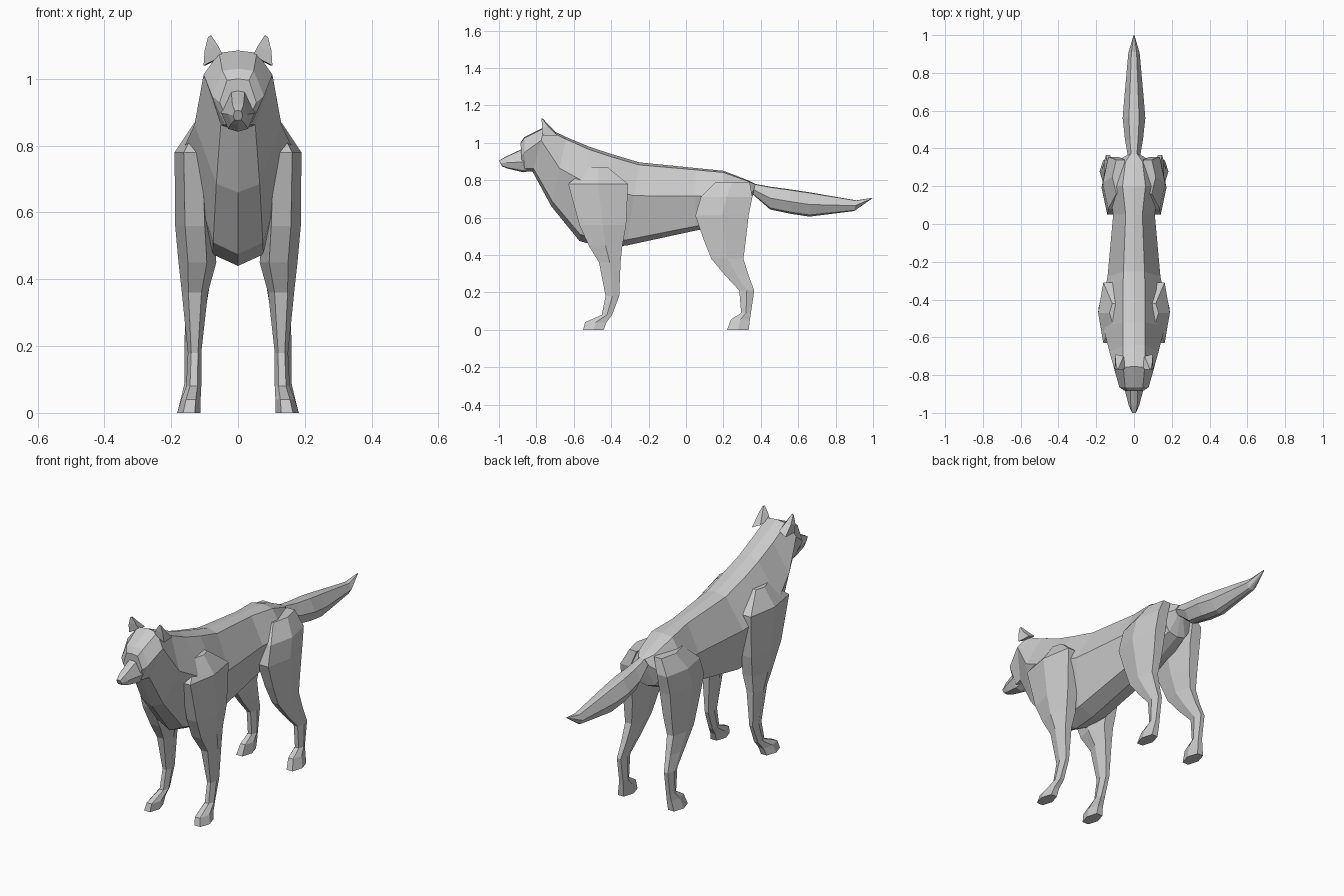
import bpy


def loft(name, rings, mirror=False):
    """Skin a list of equal-length point rings into one closed flat-shaded mesh."""
    n = len(rings[0])
    verts = [p for r in rings for p in r]
    faces = [list(range(n))[::-1], list(range(len(verts) - n, len(verts)))]
    for i in range(len(rings) - 1):
        for j in range(n):
            k = (j + 1) % n
            faces.append([i * n + j, i * n + k, (i + 1) * n + k, (i + 1) * n + j])
    me = bpy.data.meshes.new(name)
    me.from_pydata(verts, [], faces)
    ob = bpy.data.objects.new(name, me)
    bpy.context.collection.objects.link(ob)
    bpy.context.view_layer.objects.active = ob
    ob.select_set(True)
    bpy.ops.object.mode_set(mode='EDIT')
    bpy.ops.mesh.select_all(action='SELECT')
    bpy.ops.mesh.normals_make_consistent(inside=False)
    bpy.ops.object.mode_set(mode='OBJECT')
    ob.select_set(False)
    if mirror:
        ob.modifiers.new("Mirror", 'MIRROR').use_mirror_merge = False
    return ob


def spine_ring(yt, zt, yb, zb, w, f=0.5, top=0.45, low=0.5):
    """Symmetric 8-point ring between a top and a bottom point, widest at fraction f."""
    def at(x, t):
        return (x, yt + (yb - yt) * t, zt + (zb - zt) * t)
    right = [at(top * w, 0.03), at(w, f), at(low * w, 0.93)]
    left = [(-x, y, z) for x, y, z in reversed(right)]
    return [at(0, 0)] + right + [at(0, 1)] + left


def leg_ring(z, y0, y1, x0, x1):
    """Horizontal 6-sided ring filling the given y and x ranges."""
    c, h, m = (x0 + x1) / 2, (x1 - x0) / 2, (y0 + y1) / 2
    return [(c - h * .5, y0, z), (c + h * .5, y0, z), (x1, m, z),
            (c + h * .5, y1, z), (c - h * .5, y1, z), (x0, m, z)]


# Torso, neck and head
loft("body", [spine_ring(*s) for s in [
    (.37, .78, .355, .71, .04),
    (.33, .80, .33, .62, .10),
    (.20, .85, .20, .56, .135, .45),
    (.05, .865, .05, .53, .11, .45, .4, .7),
    (-.25, .895, -.32, .45, .14, .4, .4, .6),
    (-.40, .94, -.45, .44, .17, .38, .35, .45),
    (-.52, .98, -.57, .475, .165, .38, .35, .45),
    (-.64, 1.03, -.72, .66, .13, .45, .45, .5),
    (-.755, 1.085, -.82, .845, .103, .3, .55, .5),
    (-.865, 1.03, -.86, .85, .078, .45, .6, .5),
    (-.885, 1.0, -.875, .86, .055, .5, .6, .5)]])

# Muzzle
loft("muzzle", [spine_ring(*s) for s in [
    (-.83, .985, -.82, .85, .06, .5, .4, .5),
    (-.88, .965, -.87, .842, .05, .55, .4, .6),
    (-.965, .925, -.955, .862, .028, .5, .6, .7),
    (-1.0, .905, -.985, .875, .014, .5, .7, .7)]])

# Tail
loft("tail", [spine_ring(*s) for s in [
    (.34, .785, .35, .73, .03),
    (.45, .765, .45, .643, .048),
    (.56, .75, .56, .62, .06),
    (.66, .735, .66, .605, .052),
    (.91, .692, .90, .635, .03),
    (1.0, .706, .995, .702, .003)]])

# Ears
loft("ears", [
    [(.045, -.765, 1.07), (.103, -.765, 1.04), (.098, -.69, 1.04), (.055, -.70, 1.06)],
    [(.06, -.77, 1.10), (.10, -.77, 1.085), (.097, -.735, 1.085), (.07, -.735, 1.095)],
    [(.08, -.772, 1.13), (.09, -.772, 1.125), (.09, -.766, 1.125), (.082, -.766, 1.13)]], True)

# Front legs with shoulders and paws
loft("front_legs", [leg_ring(*s) for s in [
    (.87, -.52, -.42, .07, .13),
    (.78, -.63, -.31, .08, .19),
    (.56, -.57, -.32, .07, .188),
    (.45, -.52, -.34, .065, .178),
    (.36, -.465, -.35, .09, .168),
    (.18, -.43, -.357, .11, .15),
    (.08, -.45, -.395, .11, .155),
    (.04, -.54, -.425, .112, .17),
    (0, -.55, -.44, .112, .182)]], True)

# Hind legs with thighs, hocks and paws
loft("hind_legs", [leg_ring(*s) for s in [
    (.79, .16, .34, .03, .115),
    (.71, .08, .355, .05, .165),
    (.61, .05, .335, .05, .172),
    (.48, .095, .32, .065, .165),
    (.38, .135, .307, .085, .16),
    (.29, .21, .335, .10, .158),
    (.21, .285, .365, .115, .16),
    (.09, .295, .347, .115, .16),
    (.055, .24, .342, .112, .168),
    (0, .22, .335, .112, .182)]], True)
